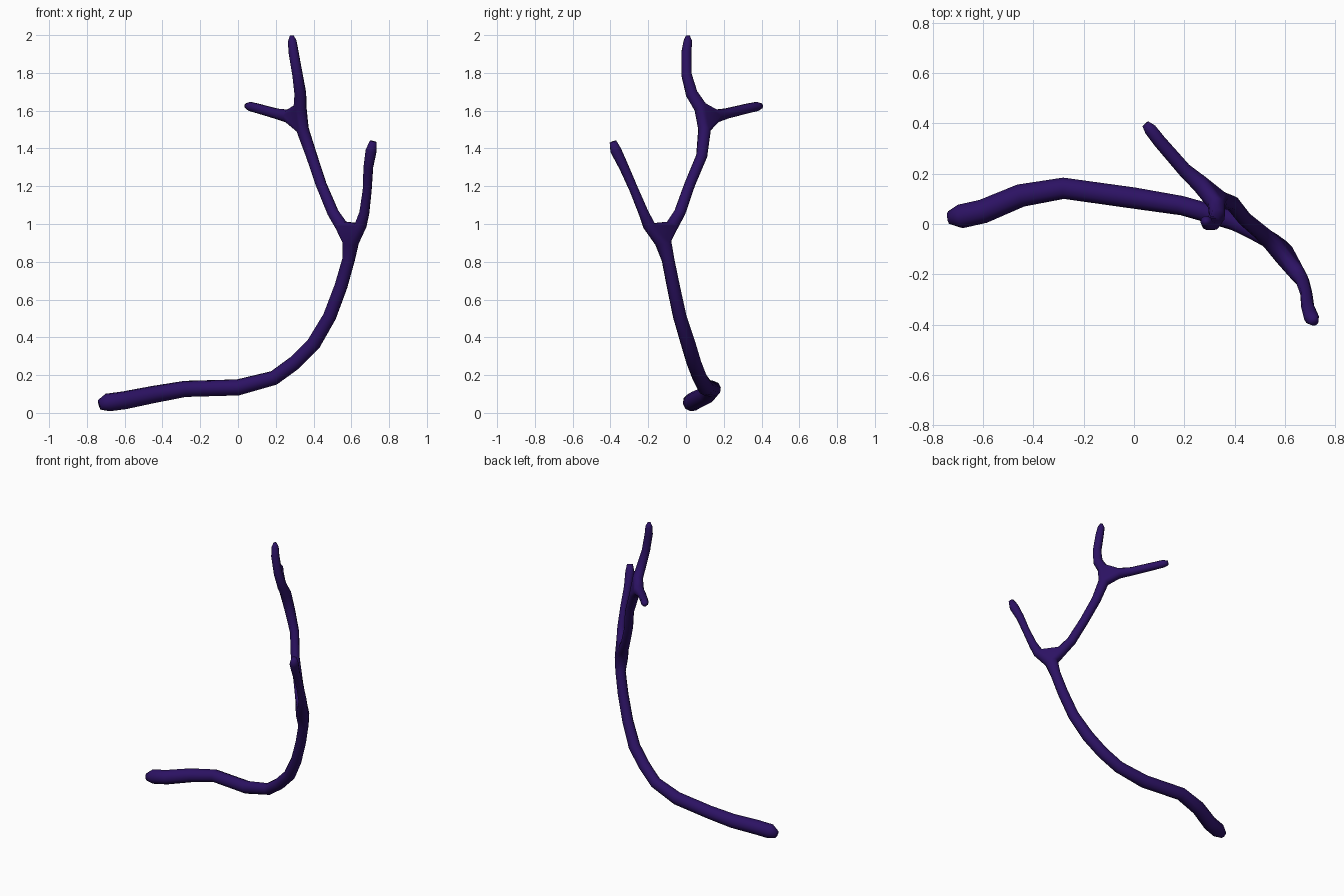
import bpy, bmesh, math
from mathutils import Vector

if "Cube" in bpy.data.objects:
    bpy.data.objects.remove(bpy.data.objects["Cube"])

SIDES = 10

bark = bpy.data.materials.new("dark indigo")
bark.diffuse_color = (0.025, 0.006, 0.125, 1)
bark.use_nodes = True
bark.node_tree.nodes["Principled BSDF"].inputs["Base Color"].default_value = bark.diffuse_color


def rings_along(path):
    """Circles of points along a path of (x, y, z, radius)."""
    pts = [Vector(p[:3]) for p in path]
    rings, side = [], None
    for i, p in enumerate(pts):
        t = Vector()
        if i > 0:
            t += (p - pts[i - 1]).normalized()
        if i < len(pts) - 1:
            t += (pts[i + 1] - p).normalized()
        t.normalize()
        if side is None:
            side = t.orthogonal()
        side = (side - t * side.dot(t)).normalized()
        up = t.cross(side)
        ring = []
        for k in range(SIDES):
            a = 2 * math.pi * k / SIDES
            ring.append(p + (side * math.cos(a) + up * math.sin(a)) * path[i][3])
        rings.append(ring)
    return rings


def add_tube(bm, path, cap_start=False, cap_end=False):
    rings = [[bm.verts.new(c) for c in r] for r in rings_along(path)]
    for a, b in zip(rings, rings[1:]):
        for k in range(SIDES):
            n = (k + 1) % SIDES
            bm.faces.new((a[k], a[n], b[n], b[k]))
    if cap_start:
        bm.faces.new(rings[0][::-1])
    if cap_end:
        bm.faces.new(rings[-1])
    return rings


def add_fork(bm, *rings):
    """Webbed joint: hull of three tube ends, open where the tubes attach."""
    fork = bmesh.new()
    owner = {}
    for i, ring in enumerate(rings):
        for v in ring:
            owner[fork.verts.new(v.co)] = i
    bmesh.ops.convex_hull(fork, input=list(fork.verts))
    for f in fork.faces:
        ids = {owner.get(v) for v in f.verts}
        if len(ids) > 1:
            bm.faces.new([bm.verts.new(v.co) for v in f.verts])
    fork.free()


# main stem from the ground end to the lower fork
stem = [(-0.735, 0.025, 0.042, 0.026), (-0.69, 0.03, 0.055, 0.048),
        (-0.60, 0.05, 0.067, 0.048), (-0.45, 0.113, 0.097, 0.046),
        (-0.28, 0.142, 0.127, 0.043), (0.0, 0.103, 0.135, 0.043),
        (0.19, 0.073, 0.185, 0.039), (0.30, 0.042, 0.265, 0.039),
        (0.40, 0.012, 0.365, 0.039), (0.485, -0.033, 0.51, 0.036),
        (0.545, -0.067, 0.67, 0.035), (0.585, -0.095, 0.81, 0.034),
        (0.596, -0.12, 0.90, 0.044)]
# lower side twig
low_twig = [(0.648, -0.195, 0.99, 0.033), (0.669, -0.225, 1.06, 0.027),
            (0.684, -0.275, 1.18, 0.024), (0.69, -0.328, 1.30, 0.026),
            (0.705, -0.372, 1.39, 0.030), (0.715, -0.386, 1.435, 0.019)]
# branch between the two forks
branch = [(0.548, -0.075, 0.99, 0.035), (0.503, -0.033, 1.06, 0.031),
          (0.44, 0.02, 1.21, 0.029), (0.39, 0.083, 1.36, 0.030),
          (0.342, 0.098, 1.50, 0.034)]
# upper leader
leader = [(0.328, 0.075, 1.62, 0.035), (0.330, 0.03, 1.69, 0.032),
          (0.315, 0.003, 1.79, 0.028), (0.294, 0.002, 1.91, 0.027),
          (0.287, 0.01, 1.97, 0.023), (0.285, 0.01, 1.998, 0.010)]
# upper side twig
top_twig = [(0.262, 0.16, 1.572, 0.035), (0.20, 0.215, 1.585, 0.028),
            (0.10, 0.33, 1.613, 0.026), (0.065, 0.375, 1.622, 0.025),
            (0.045, 0.398, 1.625, 0.015)]

bm = bmesh.new()
stem_r = add_tube(bm, stem, cap_start=True)
low_r = add_tube(bm, low_twig, cap_end=True)
branch_r = add_tube(bm, branch)
leader_r = add_tube(bm, leader, cap_end=True)
top_r = add_tube(bm, top_twig, cap_end=True)
add_fork(bm, stem_r[-1], low_r[0], branch_r[0])
add_fork(bm, branch_r[-1], leader_r[0], top_r[0])

bmesh.ops.remove_doubles(bm, verts=list(bm.verts), dist=0.0002)
bmesh.ops.recalc_face_normals(bm, faces=list(bm.faces))
for f in bm.faces:
    f.smooth = True

mesh = bpy.data.meshes.new("twig")
bm.to_mesh(mesh)
bm.free()
mesh.materials.append(bark)
bpy.context.collection.objects.link(bpy.data.objects.new("twig", mesh))
